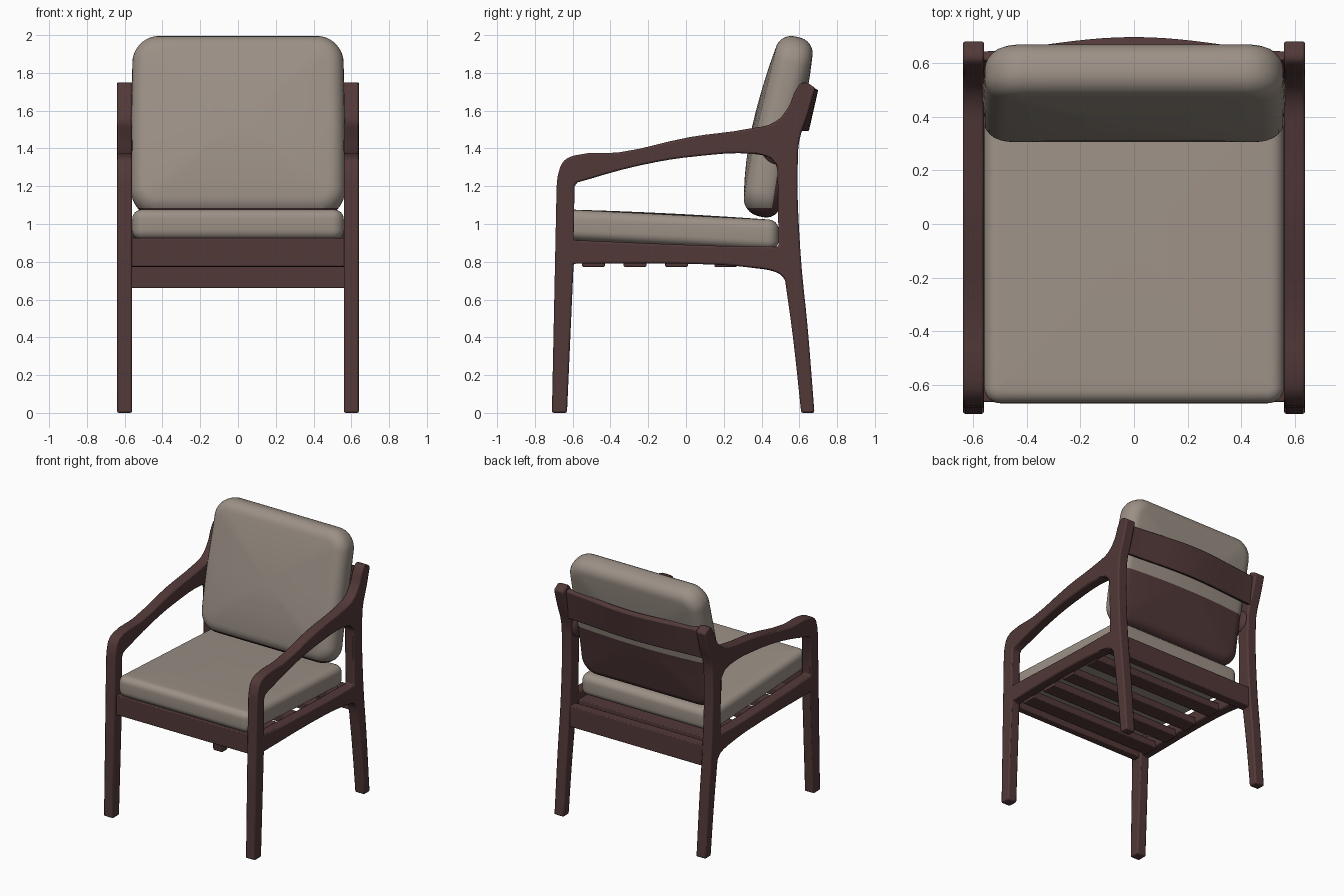
import bpy, bmesh, math
from mathutils import Matrix

if "Cube" in bpy.data.objects:
    bpy.data.objects.remove(bpy.data.objects["Cube"])


def material(name, rgb):
    m = bpy.data.materials.new(name)
    m.diffuse_color = (*rgb, 1)
    m.use_nodes = True
    m.node_tree.nodes["Principled BSDF"].inputs["Base Color"].default_value = m.diffuse_color
    return m


WOOD = material("dark_reddish_wood", (0.085, 0.040, 0.040))
FABRIC = material("taupe_fabric", (0.330, 0.280, 0.238))


def finish(name, bm, mats, bevel=0, mirror=False, angle=40):
    bmesh.ops.recalc_face_normals(bm, faces=bm.faces)
    me = bpy.data.meshes.new(name)
    bm.to_mesh(me)
    bm.free()
    for m in mats:
        me.materials.append(m)
    ob = bpy.data.objects.new(name, me)
    bpy.context.collection.objects.link(ob)
    bpy.ops.object.select_all(action='DESELECT')
    ob.select_set(True)
    bpy.context.view_layer.objects.active = ob
    bpy.ops.object.shade_smooth_by_angle(angle=math.radians(angle))
    if bevel:
        b = ob.modifiers.new("bevel", 'BEVEL')
        b.width, b.segments = bevel, 2
        b.limit_method, b.angle_limit = 'ANGLE', math.radians(45)
        b.use_clamp_overlap = False
    if mirror:
        ob.modifiers.new("mirror", 'MIRROR')
    return ob


def box(name, x, y0, y1, z0, z1, bevel=0.006):
    bm = bmesh.new()
    bmesh.ops.create_cube(bm, size=1)
    for v in bm.verts:
        v.co = (v.co.x * 2 * x, y0 + (v.co.y + .5) * (y1 - y0), z0 + (v.co.z + .5) * (z1 - z0))
    return finish(name, bm, [WOOD], bevel)


# Side frame: legs, arm and rail cut from one profile (y, z, 1 = sharp corner)
OUTER = [(-.71, 0, 1), (-.685, 1.2, 1), (-.675, 1.27), (-.645, 1.335), (-.58, 1.365), (-.35, 1.38),
         (.02, 1.46), (.335, 1.505), (.47, 1.54), (.54, 1.615), (.585, 1.715), (.62, 1.75),
         (.685, 1.72, 1), (.645, 1.58), (.602, 1.45), (.592, 1.34), (.605, .865), (.645, .44),
         (.68, 0, 1), (.61, 0, 1), (.565, .41), (.525, .70, 1), (.505, .728), (.46, .75), (.375, .765),
         (.15, .785), (-.595, .79, 1), (-.63, 0, 1)]
HOLE = [(-.595, .915, 1), (.15, .885), (.49, .88, 1), (.485, 1.27, 1), (.475, 1.315), (.44, 1.35),
        (.36, 1.37), (.07, 1.36), (-.245, 1.31), (-.575, 1.22, 1), (-.59, 1.2, 1)]

cu = bpy.data.curves.new("side_profile", 'CURVE')
cu.dimensions, cu.fill_mode, cu.extrude, cu.resolution_u = '2D', 'BOTH', .04, 4
for pts in (OUTER, HOLE):
    sp = cu.splines.new('BEZIER')
    sp.bezier_points.add(len(pts) - 1)
    sp.use_cyclic_u = True
    for bp, p in zip(sp.bezier_points, pts):
        bp.co = (p[0], p[1], 0)
        bp.handle_left_type = bp.handle_right_type = 'VECTOR' if len(p) > 2 else 'AUTO'
tmp = bpy.data.objects.new("side_profile", cu)
bpy.context.collection.objects.link(tmp)
dg = bpy.context.evaluated_depsgraph_get()
me = bpy.data.meshes.new_from_object(tmp.evaluated_get(dg))
bm = bmesh.new()
bm.from_mesh(me)
bpy.data.objects.remove(tmp)
bpy.data.meshes.remove(me)
bmesh.ops.remove_doubles(bm, verts=bm.verts, dist=1e-4)
bm.transform(Matrix(((0, 0, 1, .6), (1, 0, 0, 0), (0, 1, 0, 0), (0, 0, 0, 1))))
finish("side_frames", bm, [WOOD], bevel=.01, mirror=True)

# Seat frame rails and slats
box("front_rail", .57, -.665, -.61, .775, .925)
box("back_rail", .57, .53, .60, .66, .82)
for i, y in enumerate((-.49, -.27, -.05, .21, .44)):
    box(f"seat_slat_{i + 1}", .57, y - .06, y + .06, .773, .83)

# Curved crest rail between the back posts
bm = bmesh.new()
prev = None
N = 20
for i in range(N + 1):
    x = -.57 + 1.14 * i / N
    c = math.cos(x / .57 * math.pi / 2) ** 1.5 if abs(x) < .569 else 0
    sec = [(.575 + .035 * c, 1.51), (.615 + .035 * c, 1.49), (.645 + .055 * c, 1.71), (.61 + .055 * c, 1.725)]
    ring = [bm.verts.new((x, y, z)) for y, z in sec]
    if prev:
        for k in range(4):
            bm.faces.new((prev[k], prev[k - 1], ring[k - 1], ring[k]))
    else:
        bm.faces.new(ring)
    prev = ring
bm.faces.new(prev)
finish("crest_rail", bm, [WOOD], bevel=.006)

# Rounded brackets that join the back panel to the posts
bm = bmesh.new()
bmesh.ops.create_uvsphere(bm, u_segments=20, v_segments=12, radius=1)
for v in bm.verts:
    v.co = (.562 + .032 * v.co.x, .49 + .09 * v.co.y, 1.40 + .085 * v.co.z)
finish("back_brackets", bm, [WOOD], mirror=True)


def cushion(hw, hl, ht, rc, re, bulge, place):
    """Pillow: rounded-rectangle rings stacked through the thickness, with domed caps."""
    def ring(inset, s, d):
        pts = []
        r = max(rc - inset, .01)
        for sx, sy, a0 in ((1, 1, 0), (-1, 1, 90), (-1, -1, 180), (1, -1, 270)):
            cx, cy = sx * (hw - inset - r), sy * (hl - inset - r)
            arc = [(cx + r * math.cos(math.radians(a0 + a)), cy + r * math.sin(math.radians(a0 + a)))
                   for a in range(0, 91, 10)]
            nx, ny = ((-1, 1), (-1, -1), (1, -1), (1, 1))[a0 // 90]
            ex, ey = nx * (hw - inset - r), ny * (hl - inset - r)
            e = (ex + r * math.cos(math.radians(a0 + 90)), ey + r * math.sin(math.radians(a0 + 90)))
            p = arc[-1]
            pts += arc + [(p[0] + (e[0] - p[0]) * t / 8, p[1] + (e[1] - p[1]) * t / 8) for t in range(1, 8)]
        return [bm.verts.new(place(x * s, y * s, d)) for x, y in pts]

    bm = bmesh.new()
    half = [(re * (1 - math.cos(a)), 1, ht - re + re * math.sin(a))
            for a in (math.pi / 12 * k for k in range(7))]
    half += [(re, s, ht + bulge * (1 - s * s)) for s in (.9, .75, .55, .3, .1)]
    rows = [(i, s, -d) for i, s, d in reversed(half)] + half
    rings = [ring(*r) for r in rows]
    n = len(rings[0])
    for a, b in zip(rings, rings[1:]):
        for k in range(n):
            bm.faces.new((a[k - 1], a[k], b[k], b[k - 1]))
    bm.faces.new(rings[0])
    bm.faces.new(rings[-1])
    return bm


# Seat cushion, sloping down to the back
bm = cushion(.56, .58, .08, .06, .05, .006,
             lambda u, w, d: (u, w - .09, .97 - .05 * w + d))
finish("seat_cushion", bm, [FABRIC], angle=60)

# Back cushion, leaning back, with a wooden panel over the lower rear and underside
T = math.radians(13.5)


def lean(u, w, d):
    d += .12 * w * w if w < 0 else 0
    u *= 1 - .035 * max(w, 0)
    return (u, .478 + w * math.sin(T) + d * math.cos(T), 1.518 + w * math.cos(T) - d * math.sin(T))


bm = cushion(.566, .485, .10, .14, .085, .024, lean)
for z in (1.085, 1.42):
    bmesh.ops.bisect_plane(bm, geom=bm.verts[:] + bm.edges[:] + bm.faces[:],
                           plane_co=(0, 0, z), plane_no=(0, 0, 1))
for f in bm.faces:
    c = f.calc_center_median()
    depth = c.y - .478 - (c.z - 1.518) * math.tan(T)
    f.material_index = int(c.z < 1.42 and depth > .075 or c.z < 1.085)
finish("back_cushion", bm, [FABRIC, WOOD], angle=60)
